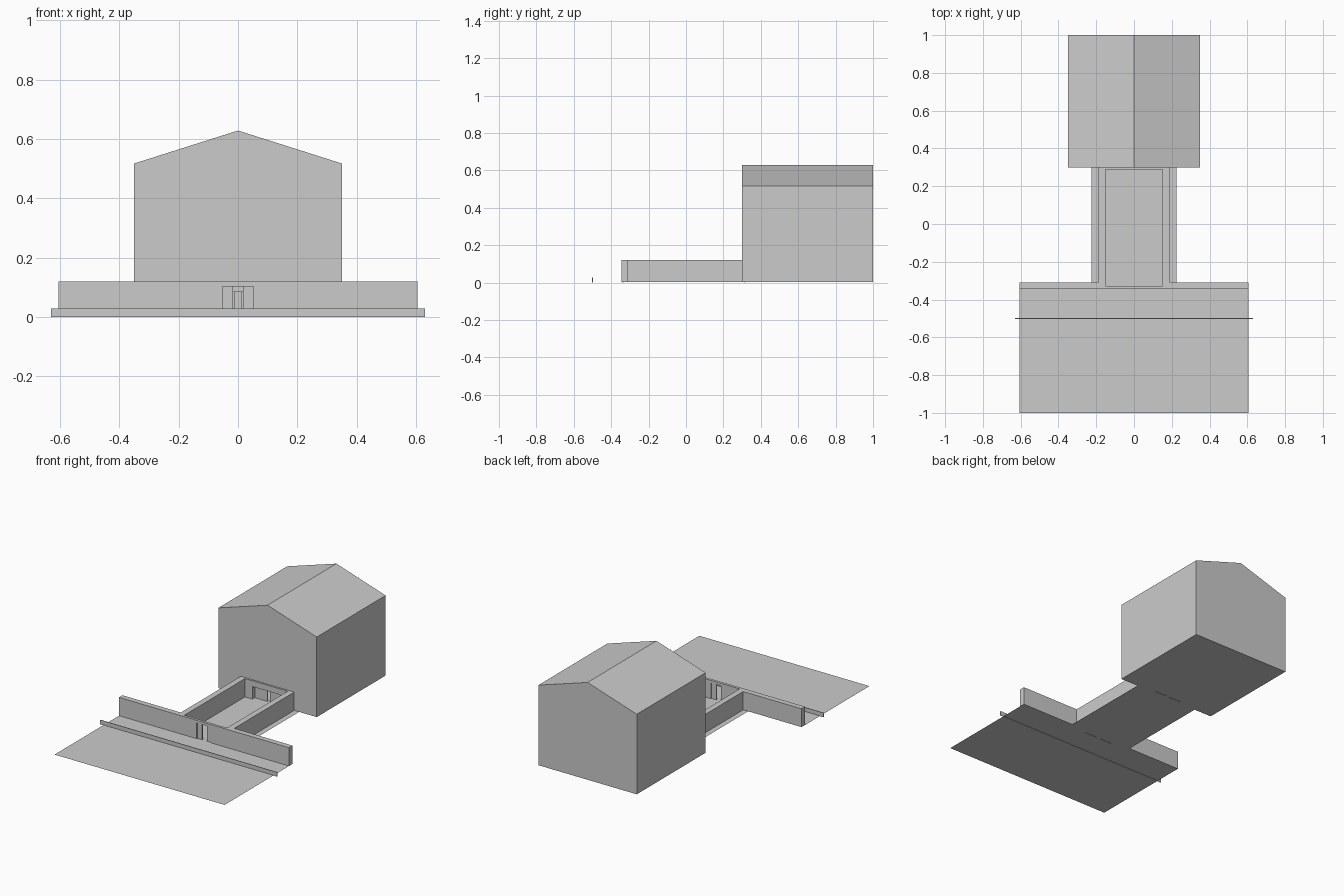
import bpy, bmesh
from mathutils import Vector

if "Cube" in bpy.data.objects:
    bpy.data.objects.remove(bpy.data.objects["Cube"])

FLOOR = 0.002      # top of ground sheet; doors reach down to z = 0


def finish(name, bm):
    bmesh.ops.recalc_face_normals(bm, faces=bm.faces[:])
    mesh = bpy.data.meshes.new(name)
    bm.to_mesh(mesh)
    bm.free()
    obj = bpy.data.objects.new(name, mesh)
    bpy.context.collection.objects.link(obj)
    return obj


def prism(name, points, direction):
    """Extrude a closed outline of 3D points along a direction."""
    bm = bmesh.new()
    face = bm.faces.new([bm.verts.new(p) for p in points])
    ext = bmesh.ops.extrude_face_region(bm, geom=[face])
    verts = [g for g in ext["geom"] if isinstance(g, bmesh.types.BMVert)]
    bmesh.ops.translate(bm, verts=verts, vec=Vector(direction))
    return finish(name, bm)


def box(name, x0, x1, y0, y1, z0, z1):
    pts = [(x0, y0, z0), (x1, y0, z0), (x1, y1, z0), (x0, y1, z0)]
    return prism(name, pts, (0, 0, z1 - z0))


def mirrored(half):
    """Complete a right-hand outline with its mirror image."""
    return half + [(-x, y) for x, y in reversed(half)]


def cut(obj, cutter):
    cutter.hide_render = True
    mod = obj.modifiers.new("cut", "BOOLEAN")
    mod.operation = "DIFFERENCE"
    mod.solver = "EXACT"
    mod.object = cutter
    bpy.context.view_layer.objects.active = obj
    bpy.ops.object.modifier_apply(modifier=mod.name)
    bpy.data.objects.remove(cutter)


def gable(name, half_width, y0, y1, base, eave, ridge):
    pts = [(half_width, y0, base), (half_width, y0, eave), (0, y0, ridge),
           (-half_width, y0, eave), (-half_width, y0, base)]
    return prism(name, pts, (0, y1 - y0, 0))


# Ground sheet: forecourt, passage and hall floor
outline = mirrored([(0.605, -1.0), (0.605, -0.31), (0.225, -0.31),
                    (0.225, 0.30), (0.35, 0.30), (0.35, 1.0)])
bm = bmesh.new()
bm.faces.new([bm.verts.new((x, y, FLOOR)) for x, y in outline])
finish("ground", bm)

# Courtyard wall: T-shaped block hollowed out, with gate openings
outline = mirrored([(0.605, -0.345), (0.605, -0.31), (0.19, -0.31), (0.19, 0.30)])
wall = prism("courtyard_wall", [(x, y, FLOOR) for x, y in outline], (0, 0, 0.12 - FLOOR))
cut(wall, box("court_cutter", -0.152, 0.152, -0.328, 0.288, -0.1, 0.3))
cut(wall, box("gate_cutter", -0.052, 0.052, -0.4, -0.3, -0.1, 0.103))
cut(wall, box("inner_gate_cutter", -0.1, 0.1, 0.25, 0.35, -0.1, 0.083))

# Gabled hall: hollow shell with a doorway to the courtyard
hall = gable("hall", 0.35, 0.30, 1.0, FLOOR, 0.517, 0.628)
cut(hall, gable("hall_cutter", 0.325, 0.325, 0.975, -0.1, 0.499, 0.602))
cut(hall, box("hall_door_cutter", -0.1, 0.1, 0.25, 0.35, -0.1, 0.083))

# Sliding doors, standing slightly open
for name, y, gap, top in (("gate_door", -0.336, 0.017, 0.105),
                          ("hall_door", 0.315, 0.01, 0.083)):
    for side, s in (("left", -1), ("right", 1)):
        xs = sorted((s * gap, s * 0.097))
        box(f"{name}_{side}", xs[0], xs[1], y - 0.003, y + 0.003, 0, top)

# Low fence across the forecourt
box("fence", -0.63, 0.63, -0.502, -0.498, 0, 0.028)
